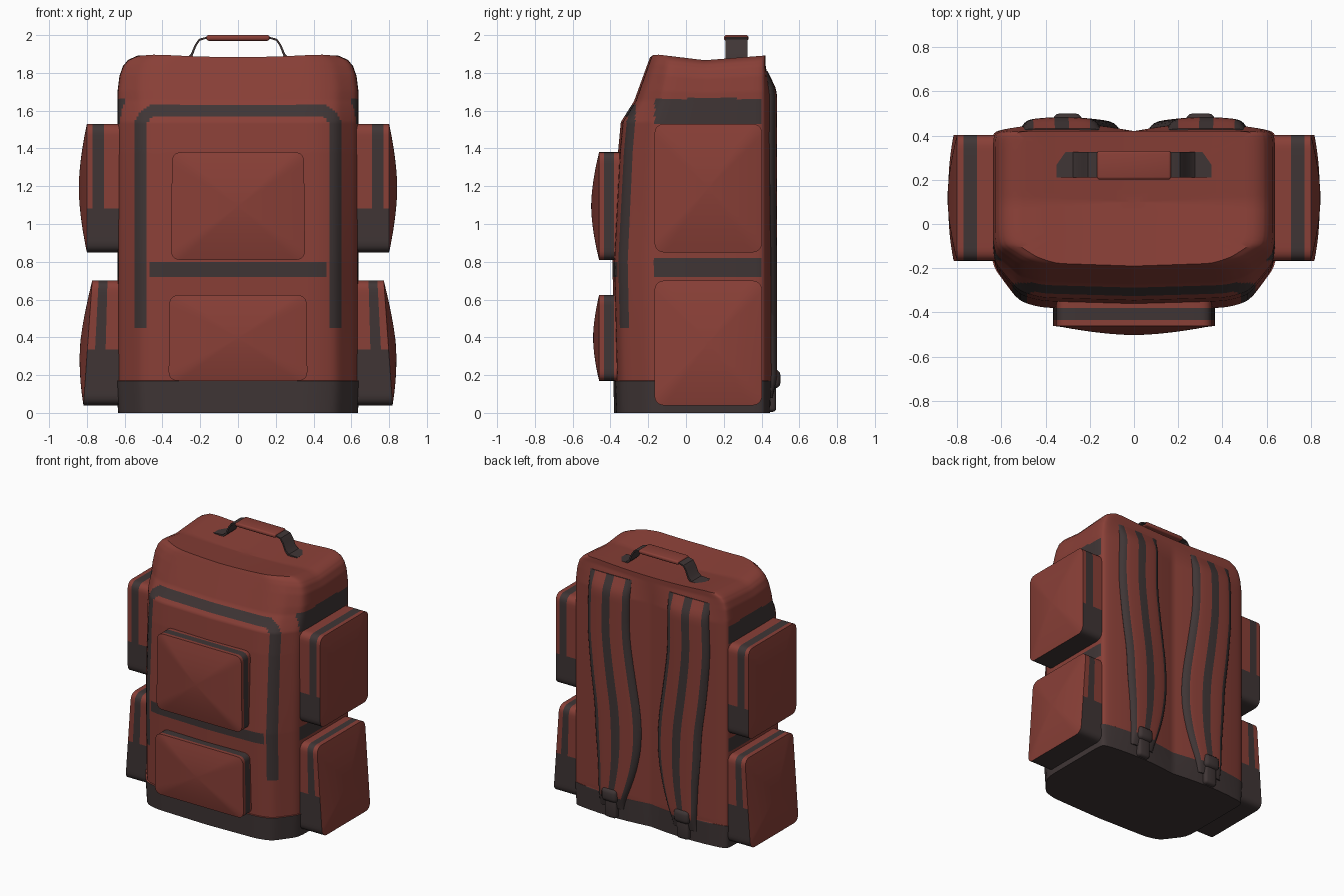
import bpy, bmesh, math
from mathutils import Vector

if "Cube" in bpy.data.objects:
    bpy.data.objects.remove(bpy.data.objects["Cube"])


def material(name, rgb):
    m = bpy.data.materials.new(name)
    m.diffuse_color = (*rgb, 1)
    m.use_nodes = True
    m.node_tree.nodes["Principled BSDF"].inputs["Base Color"].default_value = m.diffuse_color
    return m


MATS = [material("red_canvas", (0.25, 0.050, 0.038)),
        material("dark_webbing", (0.050, 0.036, 0.036))]


def finish(name, bm, rule):
    """Colour faces by rule(centre) and turn the bmesh into a smooth object."""
    bmesh.ops.recalc_face_normals(bm, faces=bm.faces)
    for f in bm.faces:
        f.material_index = int(bool(rule(f)))
    me = bpy.data.meshes.new(name)
    bm.to_mesh(me)
    bm.free()
    for m in MATS:
        me.materials.append(m)
    ob = bpy.data.objects.new(name, me)
    bpy.context.collection.objects.link(ob)
    bpy.ops.object.select_all(action='DESELECT')
    ob.select_set(True)
    bpy.context.view_layer.objects.active = ob
    bpy.ops.object.shade_smooth_by_angle(angle=math.radians(38))
    return ob


def loft(name, rings, rule, place=lambda p: p):
    """Skin closed rings, cap both ends; rule sees the unplaced face centre."""
    bm = bmesh.new()
    vs = [[bm.verts.new(p) for p in r] for r in rings]
    n = len(rings[0])
    for a, b in zip(vs, vs[1:]):
        for i in range(n):
            bm.faces.new((a[i], a[(i + 1) % n], b[(i + 1) % n], b[i]))
    bm.faces.new(vs[0])
    bm.faces.new(vs[-1])
    flags = {f: rule(f.calc_center_median()) for f in bm.faces}
    for v in bm.verts:
        v.co = place(v.co.copy())
    return finish(name, bm, lambda f: flags[f])


def interp(keys, t):
    if t <= keys[0][0]:
        return keys[0][1]
    for (a, x), (b, y) in zip(keys, keys[1:]):
        if t <= b:
            return x + (y - x) * (t - a) / (b - a)
    return keys[-1][1]


# Body: stacked cross-sections with chamfered front and padded back
FRONT = [(0, -.38), (.17, -.385), (.171, -.375), (.8, -.39), (1.38, -.36),
         (1.54, -.345), (1.65, -.275), (1.88, -.19)]
WIDTH = [(0, .635), (.17, .645), (.171, .638), (1.2, .638), (1.70, .638),
         (1.78, .628), (1.83, .61), (1.86, .585), (1.88, .54)]
SAG = [(-.19, .01), (.1, -.025), (.42, 0)]


def back(x, z):
    fade = interp([(0, .7), (.2, 1), (1.68, 1), (1.84, 0)], z)
    return .42 + .036 * fade * math.sin(math.pi * min(abs(x), .64) / .64)


def section(z):
    yf, w = interp(FRONT, z), interp(WIDTH, z)
    ys = -.18 + (yf + .38) * .5
    k = w / .64
    keys = [(0, yf), (.42 * k, yf + .012), (.52 * k, yf + .04), (w, ys), (w, .40)]
    keys += [(x * k, back(x, z)) for x in (.62, .5, .4, .3, .2, .1, 0)]
    pts = []
    for (a, b), n in zip(zip(keys, keys[1:]), [20, 6, 12, 16] + [4] * 7):
        pts += [(a[0] + (b[0] - a[0]) * i / n, a[1] + (b[1] - a[1]) * i / n) for i in range(n)]
    pts.append(keys[-1])
    for _ in range(5):
        pts = [pts[0]] + [((a[0] + 2 * b[0] + c[0]) / 4, (a[1] + 2 * b[1] + c[1]) / 4)
                          for a, b, c in zip(pts, pts[1:], pts[2:])] + [pts[-1]]
    return pts + [(-x, y) for x, y in pts[-2:0:-1]]


def lift(x, y, z):
    k = interp([(1.6, 0), (1.88, 1)], z)
    return z + k * (interp(SAG, y) + .018 * min(1, (x / .45) ** 2) - .006)


def body_dark(c):
    x, y, z = abs(c.x), c.y, c.z
    if z < .17:
        return True
    # arch stripe on the front: border of a rounded rectangle
    if .45 < z < 1.66 and y < -.17 and x < .6:
        r, hw, top = .13, .552, 1.635
        qx, qz = x - (hw - r), z - (top - r)
        d = math.hypot(max(qx, 0), max(qz, 0)) + min(max(qx, qz), 0) - r
        if -.066 < d < 0:
            return True
    if x < .475 and y < -.25 and .72 < z < .805:
        return True
    # side stripes
    return x > .6 and -.165 < y < .40 and (1.53 < z < 1.665 or .725 < z < .82)


rings = []
for z in [i * .01 for i in range(18)] + [.171] + [i * .01 for i in range(18, 189)]:
    rings.append([(x, y, lift(x, y, z)) for x, y in section(z)])
top = section(1.88)
for k in (.93, .85, .75, .65, .55, .45, .35, .25, .15, .05):
    r = [(x * k, .1 + (y - .1) * k) for x, y in top]
    rings.append([(x, y, lift(x, y, 1.88)) for x, y in r])
loft("pack_body", rings, body_dark)


# Pockets: rounded rectangle walls with a pillowed face; local z points outward
def rounded_rect(w, h, r, n=24):
    c = [(-w, -h), (w, -h), (w, h), (-w, h)]
    out = []
    for (ax, ay), (bx, by) in zip(c, c[1:] + c[:1]):
        for i in range(n):
            t = (1 - math.cos(math.pi * i / n)) / 2 * .5 + i / n * .5
            p = Vector((ax + (bx - ax) * t, ay + (by - ay) * t))
            q = Vector((max(r - w, min(w - r, p.x)), max(r - h, min(h - r, p.y))))
            out.append(q + (p - q).normalized() * r)
    return out


def pocket(name, w, h, r, levels, bulge, band, dark_below, place):
    base = rounded_rect(w, h, r)
    depth = levels[-1]
    rings = [[(p.x, p.y, l) for p in base] for l in levels]
    for s in (.97, .9, .8, .7, .6, .5, .4, .3, .2, .1, .03):
        rings.append([(p.x * s, p.y * s, depth + bulge * (1 - s ** 1.7)) for p in base])

    def dark(c):
        return c.z < depth - .005 and (band[0] < c.z < band[1] or c.y < dark_below)
    loft(name, rings, dark, place)


for name, zc, w, h, bulge in (("upper_front_pocket", 1.095, .352, .285, .042),
                              ("lower_front_pocket", .397, .365, .227, .032)):
    pocket(name, w, h, .045, (-.08, .02, .075, .10), bulge, (.02, .075), -9,
           lambda p, zc=zc: Vector((p.x * (1 - .03 * p.y), -.36 - p.z, zc + p.y)))

for side, label in ((1, "right"), (-1, "left")):
    pocket("upper_side_pocket_" + label, .285, .34, .05, (-.06, .07, .13, .16), .043,
           (.07, .13), -.09,
           lambda p, s=side: Vector((s * (.64 + p.z), .118 + p.x, 1.19 + p.y)))
    pocket("lower_side_pocket_" + label, .285, .33, .05, (-.06, .06, .115, .155), .04,
           (.06, .115), -.04,
           lambda p, s=side: Vector((s * (.64 + p.z - .07 * p.y * max(0, p.z) / .155),
                                     .118 + p.x, .37 + p.y)))

# Shoulder straps: curved padded bands lying on the back
CENTRE = [(.08, .31), (.3, .27), (.5, .25), (.8, .255), (1.1, .30), (1.4, .335), (1.82, .325)]
HALF = [(.08, .09), (.3, .14), (.6, .185), (1.0, .185), (1.4, .175), (1.82, .17)]


def smooth_interp(keys, z):
    return sum(interp(keys, z + d) for d in (-.1, -.05, 0, .05, .1)) / 5


for side, label in ((1, "right"), (-1, "left")):
    rings, N = [], 32
    for j in range(61):
        z = .08 + 1.73 * j / 60
        end = interp([(0, .3), (.06, 1), (.95, 1), (1, .2)], j / 60)
        ring = [(-1, -.04, z)]
        ring += [(u, .027 * end * (1 - abs(u) ** 10), z)
                 for u in [2 * i / N - 1 for i in range(N + 1)]]
        rings.append(ring + [(1, -.04, z)])

    def on_back(p, s=side):
        x = smooth_interp(CENTRE, p.z) + p.x * smooth_interp(HALF, p.z)
        return Vector((s * x, back(x, p.z) + p.y, p.z))
    loft("shoulder_strap_" + label, rings,
         lambda c: abs(c.x) < .18 or abs(c.x) > .76 or c.z < .17, on_back)


def box(name, centre, size, bevel, dark):
    bm = bmesh.new()
    bmesh.ops.create_cube(bm, size=1)
    for v in bm.verts:
        v.co = Vector(a * b + c for a, b, c in zip(v.co, size, centre))
    bmesh.ops.bevel(bm, geom=bm.edges[:], offset=bevel, segments=3, profile=.5, affect='EDGES')
    finish(name, bm, lambda f: dark)


# Strap buckles at the bottom of the back
for s, label in ((1, "right"), (-1, "left")):
    box("buckle_tab_" + label, (s * .30, .44, .10), (.10, .075, .19), .02, True)
    box("buckle_knob_" + label, (s * .30, .46, .18), (.13, .08, .10), .03, True)

# Carry handle: thin bent webbing with a red grip
path = [(.345, 1.868), (.27, 1.872), (.245, 1.895), (.225, 1.945), (.205, 1.975), (.17, 1.985)]
path = path + [(-x, z) for x, z in reversed(path)]
t = .005
loft("handle_webbing",
     [[(x - t * sx, .21, z - t), (x - t * sx, .325, z - t),
       (x + t * sx, .325, z + t), (x + t * sx, .21, z + t)]
      for x, z in path for sx in (interp([(-.25, -1), (-.17, 0), (.17, 0), (.25, 1)], x),)],
     lambda c: True)
box("handle_grip", (0, .266, 1.985), (.335, .13, .03), .012, False)
